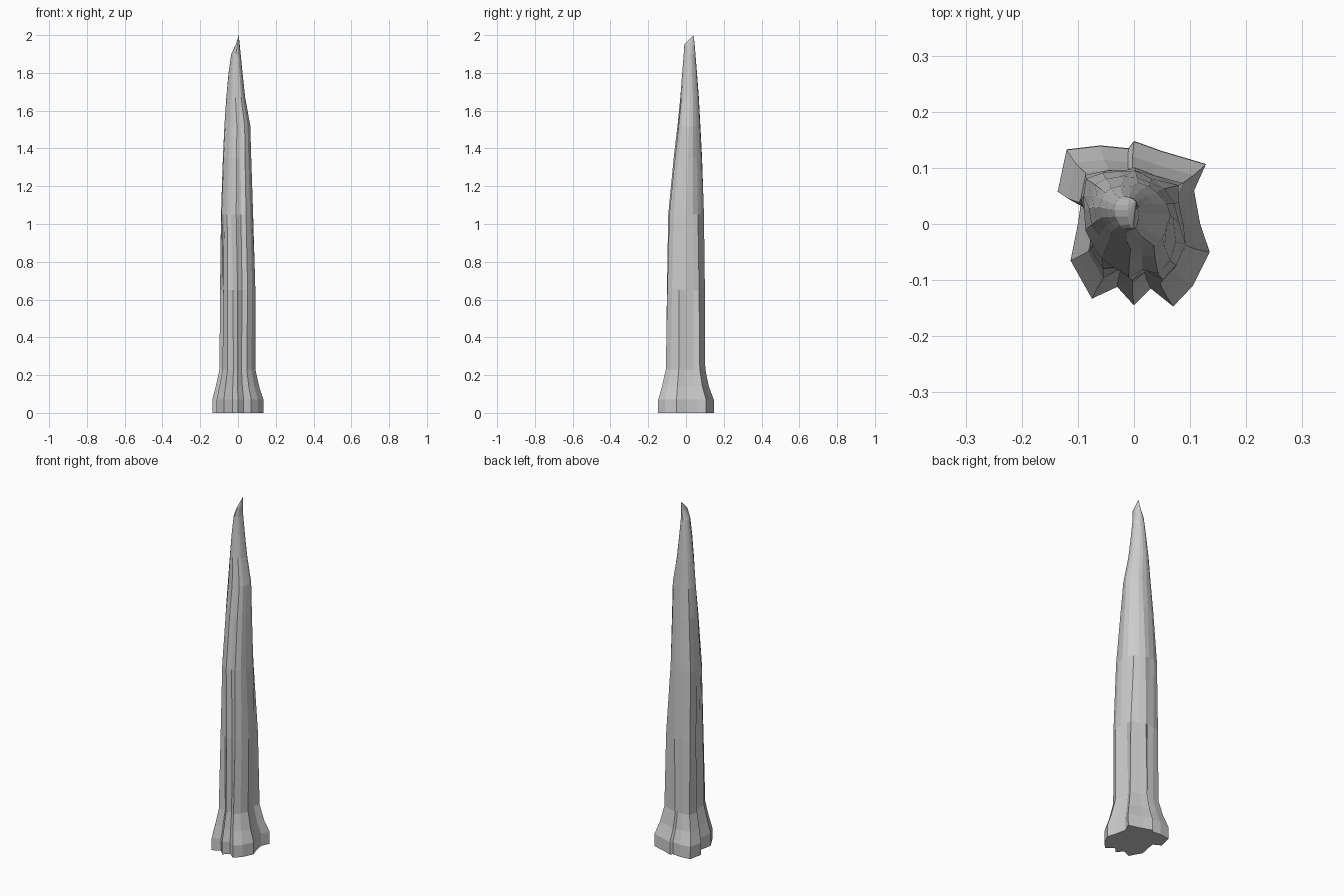
import bpy
import bmesh
import random
from mathutils import Vector

cube = bpy.data.objects.get("Cube")
if cube:
    bpy.data.objects.remove(cube, do_unlink=True)

random.seed(4)

stone = bpy.data.materials.new("grey stone")
stone.use_nodes = True
stone.diffuse_color = (0.6, 0.6, 0.6, 1)
stone.node_tree.nodes["Principled BSDF"].inputs["Base Color"].default_value = (0.6, 0.6, 0.6, 1)

# Fluted foot outline, counterclockwise from the left side
OUTLINE = [Vector(p) for p in (
    (.135, -.05), (.118, 0), (.107, .06), (.128, .107), (.05, .13),
    (0, .148), (-.01, .135), (-.06, .14), (-.12, .133), (-.136, .058),
    (-.095, .035), (-.1, 0), (-.113, -.065), (-.075, -.133), (-.03, -.112),
    (0, -.145), (.03, -.115), (.07, -.147), (.105, -.11))]
COUNT = len(OUTLINE)

# Extents of each level: height, x min, x max, y min, y max
LEVELS = [
    (0, -.136, .135, -.147, .148), (.07, -.136, .135, -.147, .147),
    (.14, -.118, .112, -.127, .121), (.23, -.098, .092, -.107, .102),
    (.65, -.095, .092, -.101, .1), (1.05, -.09, .08, -.094, .095),
    (1.35, -.08, .07, -.065, .085), (1.52, -.072, .065, -.045, .076),
    (1.67, -.062, .038, -.03, .068), (1.8, -.05, .024, -.02, .058),
    (1.9, -.036, .014, -.012, .05), (1.95, -.012, .009, -.009, .046)]

# Each ridge dies out into the shaft at its own height
FADE = [random.uniform(.7, 1.8) for _ in OUTLINE]


def smooth_point(i):
    near = [OUTLINE[(i + k) % COUNT] for k in (-2, -1, 0, 1, 2)]
    return sum(near, Vector((0, 0))) / len(near)


def level_points(z, x0, x1, y0, y1):
    pts = []
    for i, p in enumerate(OUTLINE):
        fade = min(1, max(0, (z - .25) / FADE[i]))
        pts.append(p.lerp(smooth_point(i), fade))
    xs, ys = [p.x for p in pts], [p.y for p in pts]

    def fit(v, values, low, high):
        return low + (v - min(values)) / (max(values) - min(values)) * (high - low)

    return [(fit(p.x, xs, x0, x1), fit(p.y, ys, y0, y1), z) for p in pts]


# Spire lofted through the levels up to an offset point
bm = bmesh.new()
rings = [[bm.verts.new(p) for p in level_points(*level)] for level in LEVELS]
for low, high in zip(rings, rings[1:]):
    for i in range(COUNT):
        j = (i + 1) % COUNT
        bm.faces.new((low[i], low[j], high[j], high[i]))
bm.faces.new(reversed(rings[0]))
tip = bm.verts.new((.004, .04, 2))
for i in range(COUNT):
    bm.faces.new((rings[-1][i], rings[-1][(i + 1) % COUNT], tip))
bmesh.ops.recalc_face_normals(bm, faces=bm.faces)

mesh = bpy.data.meshes.new("rock_spire")
bm.to_mesh(mesh)
bm.free()
mesh.materials.append(stone)
spire = bpy.data.objects.new("rock_spire", mesh)
bpy.context.collection.objects.link(spire)
